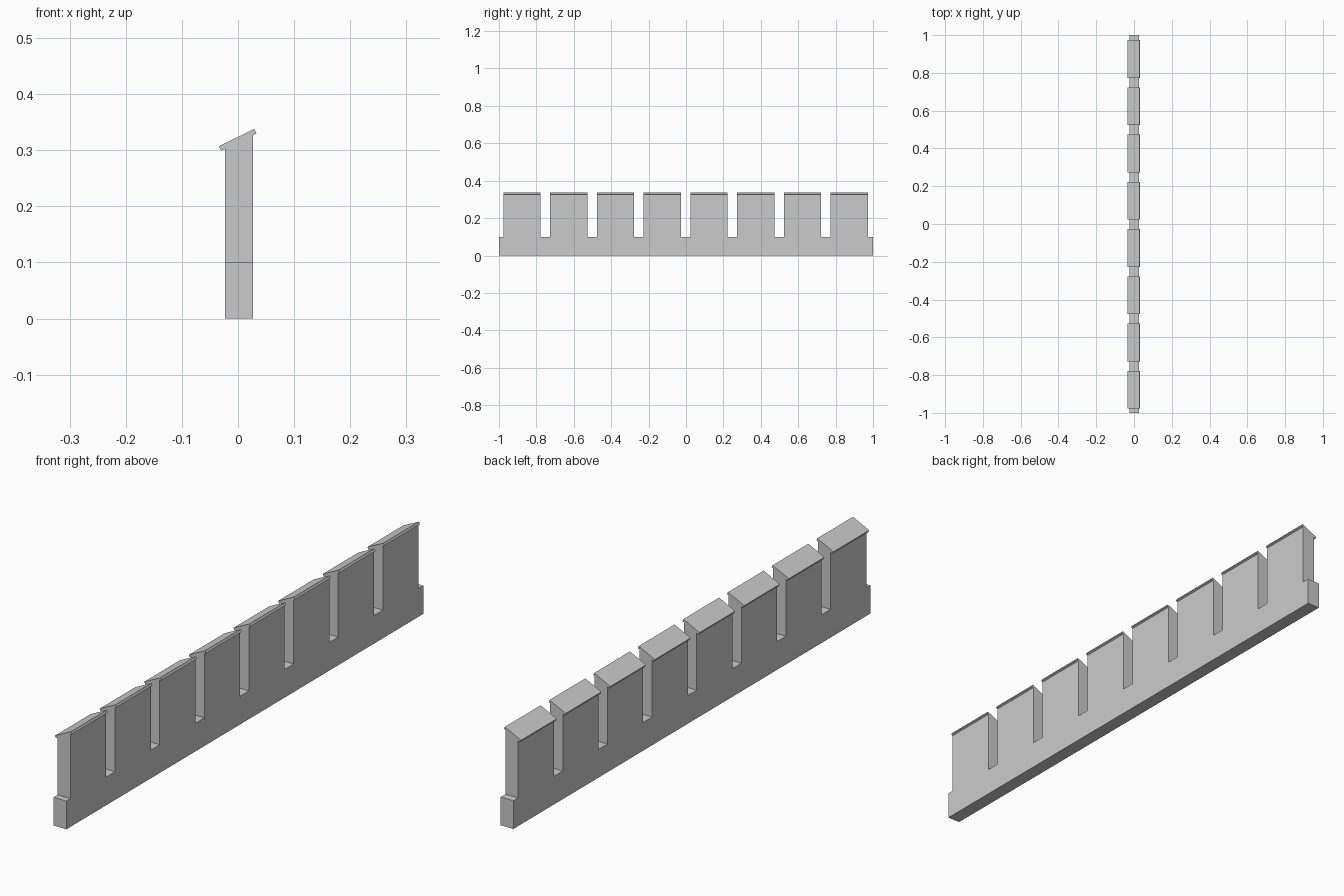
import bpy
import bmesh

cube = bpy.data.objects.get("Cube")
if cube:
    bpy.data.objects.remove(cube, do_unlink=True)

stone = bpy.data.materials.new("grey_stone")
stone.use_nodes = True
GREY = (0.6, 0.6, 0.6, 1.0)
stone.diffuse_color = GREY
stone.node_tree.nodes["Principled BSDF"].inputs["Base Color"].default_value = GREY

COUNT, PITCH, WIDTH = 8, 0.25, 0.2
BASE_TOP = 0.1
X_LOW, X_HIGH = -0.023, 0.027       # wall faces
Z_LOW, Z_HIGH = 0.303, 0.328        # sloping merlon top
centres = [(i - (COUNT - 1) / 2) * PITCH - 0.002 for i in range(COUNT)]


def prism(name, outline, direction):
    """Extrude a closed outline into a flat-shaded solid."""
    bm = bmesh.new()
    face = bm.faces.new([bm.verts.new(p) for p in outline])
    result = bmesh.ops.extrude_face_region(bm, geom=[face], use_keep_orig=True)
    moved = [v for v in result["geom"] if isinstance(v, bmesh.types.BMVert)]
    bmesh.ops.translate(bm, verts=moved, vec=direction)
    # Slope the tops of the wall's merlons to meet the caps
    if name == "wall":
        for v in moved:
            if v.co.z > BASE_TOP + 0.01:
                v.co.z = Z_HIGH
    bmesh.ops.recalc_face_normals(bm, faces=bm.faces)
    mesh = bpy.data.meshes.new(name)
    bm.to_mesh(mesh)
    bm.free()
    mesh.materials.append(stone)
    obj = bpy.data.objects.new(name, mesh)
    bpy.context.collection.objects.link(obj)
    return obj


# Wall: low base with a row of tall merlons, cut as one outline
outline = [(X_LOW, 1, 0), (X_LOW, -1, 0), (X_LOW, -1, BASE_TOP)]
for y in centres:
    a, b = y - WIDTH / 2, y + WIDTH / 2
    outline += [(X_LOW, a, BASE_TOP), (X_LOW, a, Z_LOW),
                (X_LOW, b, Z_LOW), (X_LOW, b, BASE_TOP)]
outline.append((X_LOW, 1, BASE_TOP))
prism("wall", outline, (X_HIGH - X_LOW, 0, 0))

# Caps: thin tilted slabs that overhang both faces of each merlon
cap = [(-0.034, 0.307), (0.029, 0.338), (0.033, 0.330), (-0.030, 0.299)]
for i, y in enumerate(centres):
    prism(f"cap_{i + 1}", [(x, y - WIDTH / 2, z) for x, z in cap], (0, WIDTH, 0))
